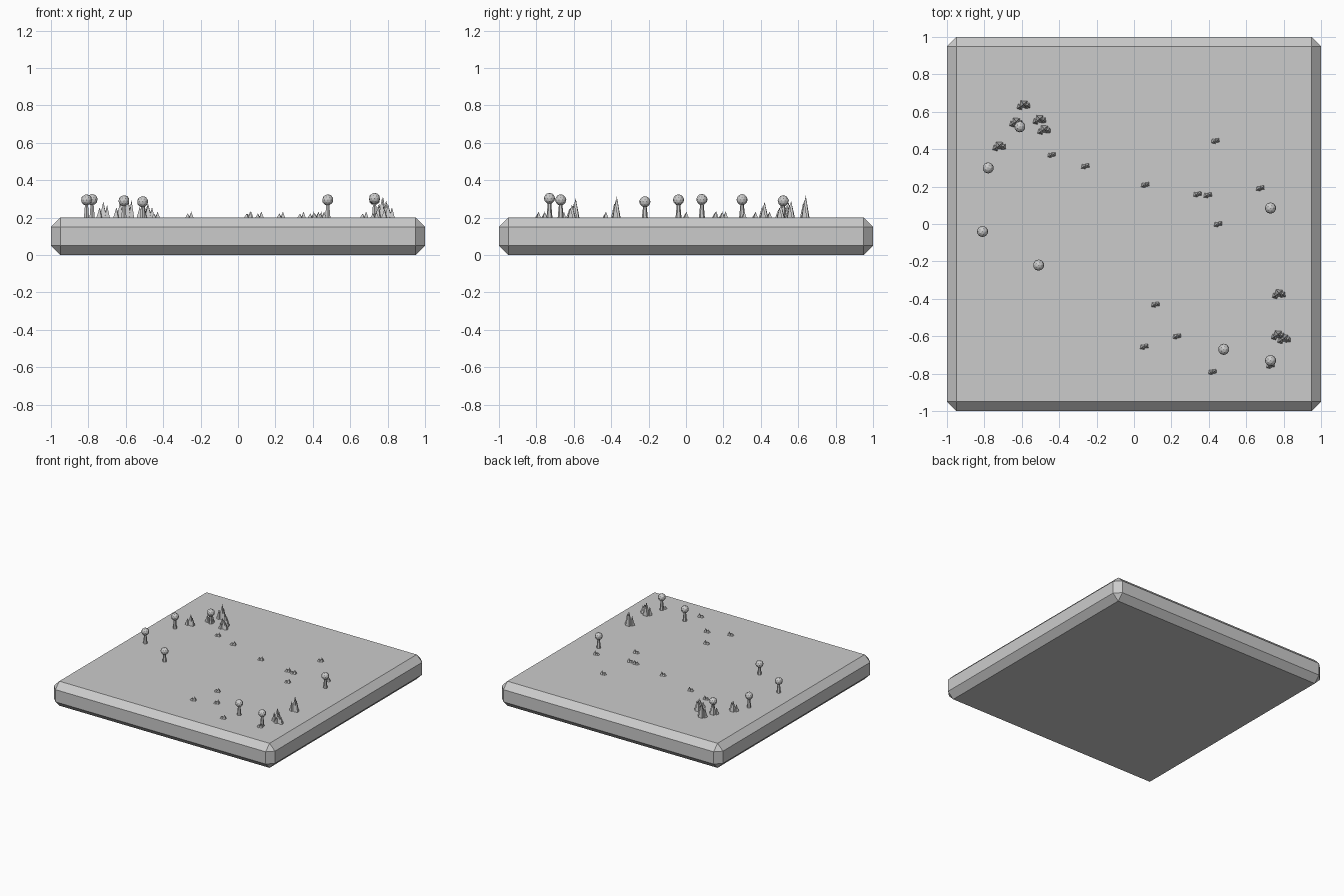
import bpy, bmesh, math
from mathutils import Matrix, Vector

if "Cube" in bpy.data.objects:
    bpy.data.objects.remove(bpy.data.objects["Cube"])

grey = bpy.data.materials.new("stone grey")
grey.diffuse_color = (0.6, 0.6, 0.6, 1)
grey.use_nodes = True
grey.node_tree.nodes["Principled BSDF"].inputs["Base Color"].default_value = grey.diffuse_color
TOP = 0.2


def finish(bm, name):
    me = bpy.data.meshes.new(name)
    bm.to_mesh(me)
    bm.free()
    me.materials.append(grey)
    ob = bpy.data.objects.new(name, me)
    bpy.context.collection.objects.link(ob)
    return ob


def cone(bm, x, y, r1, r2, h, sides, turn=0.0):
    m = Matrix.Translation((x, y, TOP + h / 2)) @ Matrix.Rotation(turn, 4, 'Z')
    bmesh.ops.create_cone(bm, cap_ends=True, segments=sides, radius1=r1,
                          radius2=r2, depth=h, matrix=m)


# Chamfered ground slab
bm = bmesh.new()
bmesh.ops.create_cube(bm, size=1, matrix=Matrix.Translation((0, 0, TOP / 2))
                      @ Matrix.Diagonal((2, 2, TOP, 1)))
bmesh.ops.bevel(bm, geom=bm.edges[:], offset=0.05, segments=1,
                affect='EDGES', profile=0.5)
finish(bm, "ground_slab")


# Thin flat patches lying on the ground
def patch(name, pts):
    bm = bmesh.new()
    face = bm.faces.new([bm.verts.new((x, y, TOP + 0.001)) for x, y in pts])
    face.normal_update()
    if face.normal.z < 0:
        face.normal_flip()
    finish(bm, name)


patch("large_patch", [(-0.88, 0.58), (-0.75, 0.66), (-0.6, 0.73), (-0.45, 0.665),
                      (-0.34, 0.62), (-0.23, 0.52), (-0.31, 0.4), (-0.45, 0.33),
                      (-0.6, 0.31), (-0.73, 0.36), (-0.86, 0.46)])
patch("small_patch", [(-0.035, 0.3), (-0.063, 0.435), (0.074, 0.55),
                      (0.175, 0.488), (0.2, 0.374), (0.03, 0.28)])

# Trees: flared trunk and faceted round crown (x, y, crown height)
for x, y, z in [(-0.78, 0.3, 0.296), (-0.81, -0.04, 0.295), (-0.51, -0.22, 0.285),
                (-0.61, 0.52, 0.29), (0.73, 0.085, 0.297), (0.48, -0.67, 0.295),
                (0.73, -0.73, 0.303)]:
    bm = bmesh.new()
    cone(bm, x, y, 0.016, 0.008, z - TOP - 0.01, 6)
    finish(bm, "tree_trunk")
    bm = bmesh.new()
    bmesh.ops.create_icosphere(bm, subdivisions=2, radius=0.03,
                               matrix=Matrix.Translation((x, y, z)))
    finish(bm, "tree_crown")

# Low rocks: pairs of little pyramids
for i, (x, y) in enumerate([(-0.44, 0.37), (-0.26, 0.31), (0.06, 0.21), (0.34, 0.16),
                            (0.395, 0.155), (0.435, 0.445), (0.675, 0.192),
                            (0.45, 0.0), (0.115, -0.43), (0.055, -0.655),
                            (0.23, -0.6), (0.42, -0.79), (0.73, -0.757)]):
    bm = bmesh.new()
    cone(bm, x - 0.009, y - 0.003, 0.016, 0, 0.022, 4, 0.6)
    cone(bm, x + 0.010, y + 0.002, 0.015, 0, 0.033, 4, 0.9)
    finish(bm, "low_rock")

# Crags: groups of tall narrow pyramids (x, y, height)
for x, y, h in [(-0.59, 0.64, 0.12), (-0.63, 0.548, 0.085), (-0.505, 0.562, 0.09),
                (-0.48, 0.508, 0.07), (-0.72, 0.42, 0.085), (0.775, -0.37, 0.115),
                (0.77, -0.59, 0.105), (0.803, -0.61, 0.07)]:
    bm = bmesh.new()
    cone(bm, x, y, 0.026, 0, h, 4, 0.7)
    cone(bm, x - 0.02, y - 0.014, 0.019, 0, h * 0.65, 4, 0.5)
    cone(bm, x + 0.02, y - 0.008, 0.019, 0, h * 0.8, 4, 0.9)
    finish(bm, "crag")
